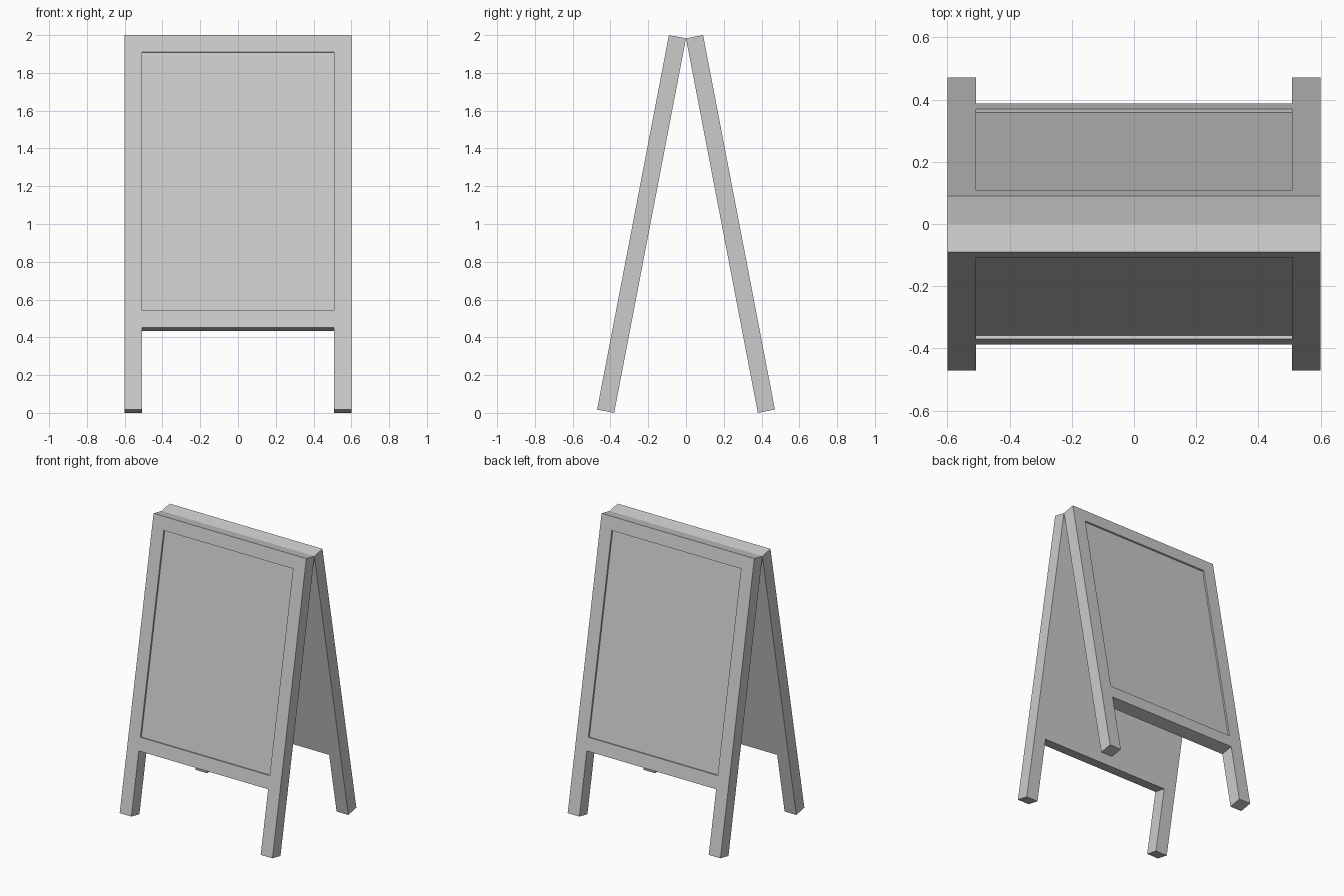
import bpy, bmesh, math

cube = bpy.data.objects.get("Cube")
if cube:
    bpy.data.objects.remove(cube, do_unlink=True)

HALF_W = 0.6        # half the board width
BAR = 0.092         # width and thickness of the frame bars
LENGTH = 2.019      # board length along its slope
PANEL_END = 1.485   # panel bottom, measured down from the top
RECESS = 0.012      # how deep the panel sits in the frame
TILT = math.radians(10.86)
APEX = 1.983        # height where the boards touch

grey = bpy.data.materials.new("plain grey")
grey.use_nodes = True
colour = (0.6, 0.6, 0.6, 1)
grey.diffuse_color = colour
grey.node_tree.nodes["Principled BSDF"].inputs["Base Color"].default_value = colour


def make_board(name, turn):
    bm = bmesh.new()
    # Frame layout: two legs, two rails and the panel between them
    xs = [-HALF_W, BAR - HALF_W, HALF_W - BAR, HALF_W]
    zs = [0, -BAR, -PANEL_END, -PANEL_END - BAR, -LENGTH]
    grid = [[bm.verts.new((x, -BAR, z)) for x in xs] for z in zs]
    panel = None
    for r in range(4):
        for c in range(3):
            if (r, c) == (3, 1):
                continue  # opening between the legs
            face = bm.faces.new((grid[r + 1][c], grid[r + 1][c + 1],
                                 grid[r][c + 1], grid[r][c]))
            if (r, c) == (1, 1):
                panel = face
    # Thickness towards the inside
    result = bmesh.ops.extrude_face_region(bm, geom=bm.faces[:], use_keep_orig=True)
    moved = [g for g in result["geom"] if isinstance(g, bmesh.types.BMVert)]
    bmesh.ops.translate(bm, verts=moved, vec=(0, BAR, 0))
    bmesh.ops.recalc_face_normals(bm, faces=bm.faces[:])
    # Sunken writing panel on the outside
    bmesh.ops.inset_individual(bm, faces=[panel], thickness=0, depth=-RECESS)
    # Merge flat areas into single faces
    bmesh.ops.dissolve_limit(bm, angle_limit=0.01, verts=bm.verts[:], edges=bm.edges[:])

    mesh = bpy.data.meshes.new(name)
    bm.to_mesh(mesh)
    bm.free()
    mesh.materials.append(grey)
    board = bpy.data.objects.new(name, mesh)
    board.location = (0, 0, APEX)
    board.rotation_euler = (-TILT, 0, turn)
    bpy.context.collection.objects.link(board)


make_board("front_board", 0)
make_board("back_board", math.pi)
